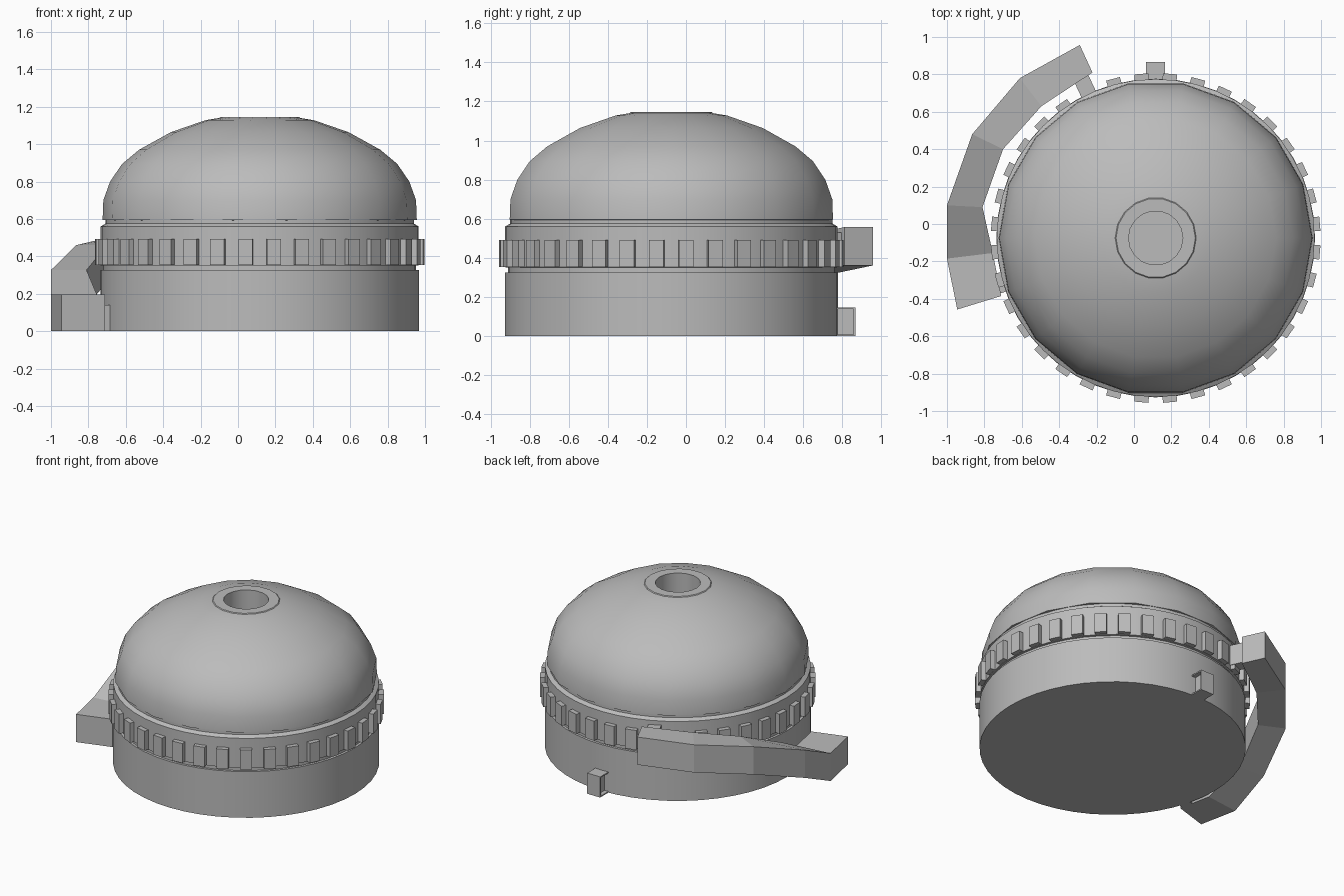
import bpy, bmesh, math
from mathutils import Matrix, Vector

if "Cube" in bpy.data.objects:
    bpy.data.objects.remove(bpy.data.objects["Cube"])

CENTRE = Vector((0.116, -0.075, 0))

grey = bpy.data.materials.new("plain_grey")
grey.use_nodes = True
grey.diffuse_color = (0.5, 0.5, 0.5, 1)
grey.node_tree.nodes["Principled BSDF"].inputs["Base Color"].default_value = (0.5, 0.5, 0.5, 1)


def finish(name, bm, smooth=False):
    bmesh.ops.recalc_face_normals(bm, faces=bm.faces)
    mesh = bpy.data.meshes.new(name)
    bm.to_mesh(mesh)
    bm.free()
    mesh.materials.append(grey)
    obj = bpy.data.objects.new(name, mesh)
    bpy.context.collection.objects.link(obj)
    if smooth:
        bpy.ops.object.select_all(action="DESELECT")
        obj.select_set(True)
        bpy.context.view_layer.objects.active = obj
        bpy.ops.object.shade_smooth_by_angle(angle=math.radians(32))
    return obj


def lathe(name, profile, sides):
    """Revolve a (radius, height) profile about the body axis, capping both ends."""
    bm = bmesh.new()
    rings = []
    for r, z in profile:
        rings.append([bm.verts.new(CENTRE + Vector((r * math.cos(a), r * math.sin(a), z)))
                      for a in (math.tau * i / sides for i in range(sides))])
    for low, high in zip(rings, rings[1:]):
        for i in range(sides):
            j = (i + 1) % sides
            bm.faces.new((low[i], low[j], high[j], high[i]))
    bm.faces.new(rings[0])
    bm.faces.new(rings[-1])
    return finish(name, bm, True)


def add_box(bm, lo, hi, matrix=Matrix()):
    lo, hi = Vector(lo), Vector(hi)
    place = matrix @ Matrix.Translation((lo + hi) / 2) @ Matrix.Diagonal((hi - lo).to_4d())
    return bmesh.ops.create_cube(bm, size=1, matrix=place)["verts"]


# Cylindrical base with a narrow groove above it
lathe("base", [(0.852, 0), (0.852, 0.326), (0.835, 0.326), (0.835, 0.36)], 48)

# Collar with a waist under the dome
lathe("collar", [(0.835, 0.35), (0.85, 0.352), (0.85, 0.56), (0.825, 0.575), (0.825, 0.6)], 48)

# Dome with a flat rim and a round socket at the top
lathe("dome", [(0.80, 0.59), (0.84, 0.595), (0.836, 0.70), (0.80, 0.80), (0.735, 0.895),
               (0.645, 0.97), (0.475, 1.064), (0.29, 1.128), (0.217, 1.14),
               (0.212, 1.145), (0.145, 1.145), (0.145, 0.85)], 18)

# Grip teeth around the collar
bm = bmesh.new()
for i in range(36):
    turn = Matrix.Translation(CENTRE) @ Matrix.Rotation(math.radians(10 * i + 5), 4, "Z")
    add_box(bm, (0.82, -0.038, 0.354), (0.881, 0.038, 0.492), turn)
finish("grip_teeth", bm)

# Curved side handle: (outer x, outer y, inner x, inner y, top z) per section
sections = [(-0.945, -0.457, -0.71, -0.385, 0.196), (-1.0, -0.185, -0.755, -0.155, 0.196),
            (-1.0, 0.10, -0.81, 0.09, 0.327), (-0.865, 0.48, -0.70, 0.40, 0.46),
            (-0.61, 0.78, -0.495, 0.63, 0.52), (-0.29, 0.957, -0.222, 0.81, 0.557)]
bm = bmesh.new()
loops = []
for ox, oy, ix, iy, top in sections:
    low = top - 0.196
    loops.append([bm.verts.new(p) for p in
                  ((ox, oy, low), (ox, oy, top), (ix, iy, top), (ix, iy, low))])
for a, b in zip(loops, loops[1:]):
    for i in range(4):
        j = (i + 1) % 4
        bm.faces.new((a[i], a[j], b[j], b[i]))
bm.faces.new(loops[0])
bm.faces.new(loops[-1])
finish("handle", bm)

# Short brackets joining the handle to the body
bm = bmesh.new()
turn = Matrix.Translation(CENTRE) @ Matrix.Rotation(math.radians(115), 4, "Z")
add_box(bm, (0.82, -0.042, 0.385), (0.95, 0.042, 0.53), turn)
finish("upper_bracket", bm)
bm = bmesh.new()
turn = Matrix.Translation(CENTRE) @ Matrix.Rotation(math.radians(197), 4, "Z")
add_box(bm, (0.80, -0.04, 0), (0.90, 0.04, 0.14), turn)
finish("lower_bracket", bm)

# Small rear lug with recessed sides
bm = bmesh.new()
add_box(bm, (0.064, 0.74, 0), (0.166, 0.866, 0.146))
bm.normal_update()
for face in [f for f in bm.faces if abs(f.normal.x) > 0.9]:
    inward = -face.normal * 0.03
    bmesh.ops.inset_region(bm, faces=[face], thickness=0.012)
    ring = bmesh.ops.extrude_face_region(bm, geom=[face])["geom"]
    bmesh.ops.translate(bm, vec=inward, verts=[v for v in ring if isinstance(v, bmesh.types.BMVert)])
    bmesh.ops.delete(bm, geom=[face], context="FACES_ONLY")
finish("rear_lug", bm)
